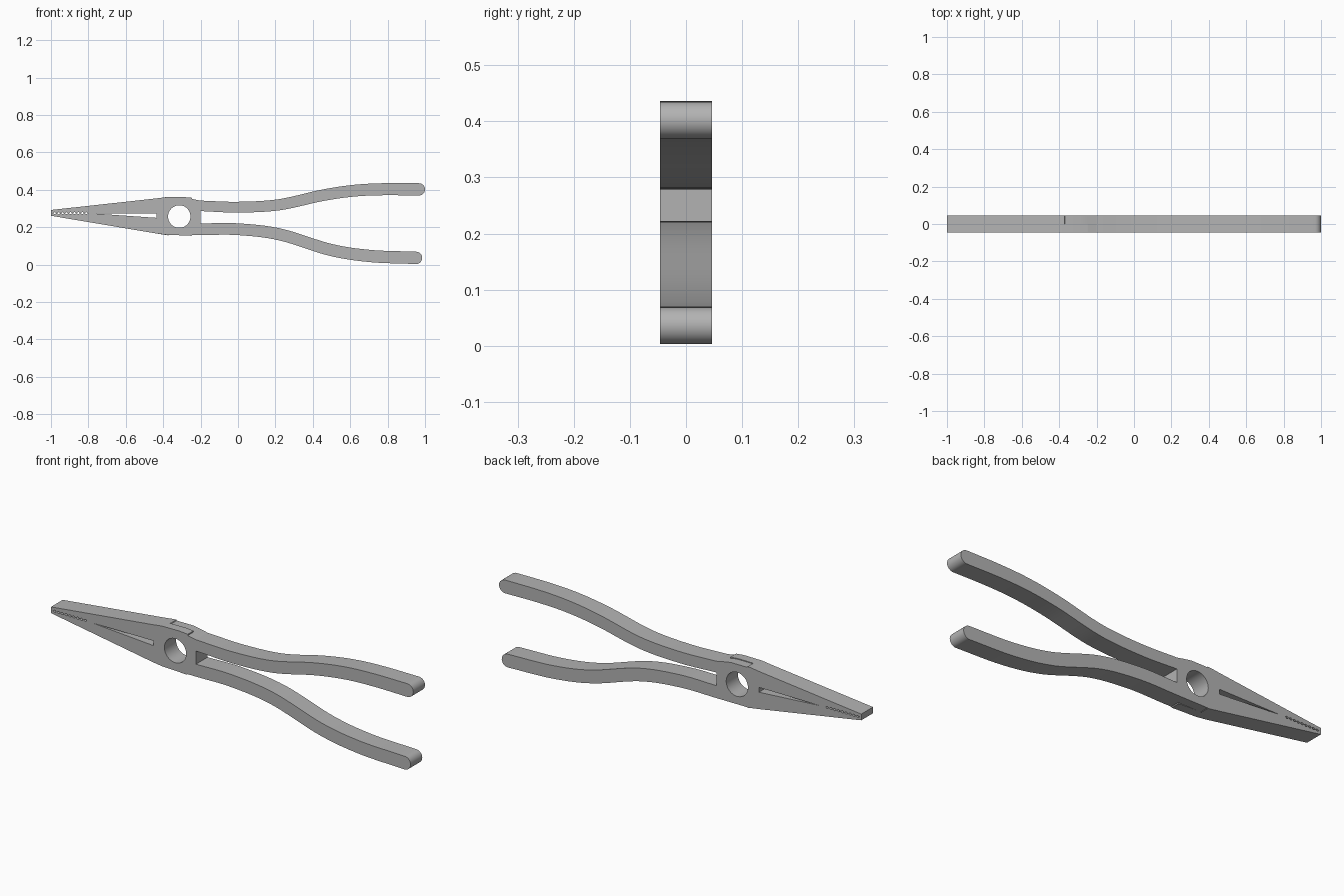
import bpy, bmesh, math
from mathutils import Vector

cube = bpy.data.objects.get("Cube")
if cube:
    bpy.data.objects.remove(cube, do_unlink=True)

HALF = 0.046           # half the thickness of the tool
SEAM = -0.435          # where the jaws meet the hinge
CROTCH = -0.2          # where the handles meet the hinge

steel = bpy.data.materials.new("grey_steel")
steel.use_nodes = True
GREY = (0.45, 0.45, 0.45, 1)
steel.diffuse_color = GREY
steel.node_tree.nodes["Principled BSDF"].inputs["Base Color"].default_value = GREY


def prism(name, outline, y0=-HALF, y1=HALF):
    """Extrude an x-z outline from y0 to y1."""
    bm = bmesh.new()
    face = bm.faces.new([bm.verts.new((x, y0, z)) for x, z in outline])
    new = bmesh.ops.extrude_face_region(bm, geom=[face])["geom"]
    verts = [v for v in new if isinstance(v, bmesh.types.BMVert)]
    bmesh.ops.translate(bm, verts=verts, vec=(0, y1 - y0, 0))
    bmesh.ops.recalc_face_normals(bm, faces=bm.faces)
    mesh = bpy.data.meshes.new(name)
    bm.to_mesh(mesh)
    bm.free()
    mesh.materials.append(steel)
    obj = bpy.data.objects.new(name, mesh)
    bpy.context.collection.objects.link(obj)
    return obj


def activate(obj):
    bpy.ops.object.select_all(action='DESELECT')
    obj.select_set(True)
    bpy.context.view_layer.objects.active = obj


def smooth(obj):
    activate(obj)
    bpy.ops.object.shade_smooth_by_angle(angle=math.radians(30))


def spline(points, steps=8):
    """Smooth path through the points."""
    p = [Vector(q) for q in points]
    p = [2 * p[0] - p[1]] + p + [2 * p[-1] - p[-2]]
    path = []
    for a, b, c, d in zip(p, p[1:], p[2:], p[3:]):
        for i in range(steps):
            t = i / steps
            path.append(0.5 * (2 * b + (c - a) * t + (2 * a - 5 * b + 4 * c - d) * t ** 2
                               + (3 * b - a - 3 * c + d) * t ** 3))
    return path + [p[-2]]


def handle(name, points, w0, w1):
    """Curved bar with a round end; w0 and w1 are its half widths."""
    path = spline(points)
    last = len(path) - 1
    upper, lower = [], []
    for i, c in enumerate(path):
        t = path[min(i + 1, last)] - path[max(i - 1, 0)]
        n = Vector((-t.y, t.x)).normalized() * (w0 + (w1 - w0) * i / last)
        if i == 0:
            n.x = 0
        upper.append(c + n)
        lower.append(c - n)
    side = (upper[-1] - lower[-1]) / 2
    along = Vector((side.y, -side.x))
    cap = [path[-1] + side * math.cos(a) + along * math.sin(a)
           for a in (math.pi * k / 14 for k in range(1, 14))]
    smooth(prism(name, upper + cap + lower[::-1]))


# Handles
handle("upper_handle", [(CROTCH, 0.314), (0, 0.307), (0.22, 0.32), (0.45, 0.37),
                        (0.62, 0.395), (0.78, 0.403), (0.967, 0.402)], 0.028, 0.033)
handle("lower_handle", [(CROTCH, 0.189), (0, 0.189), (0.225, 0.161), (0.49, 0.08),
                        (0.705, 0.046), (0.952, 0.036)], 0.031, 0.033)


# Jaws: gripping teeth near the tip, then a tapered slot
def teeth(direction, count=9):
    edge = [(-1, 0.275)]
    pitch = 0.19 / count
    for k in range(count):
        x = -0.99 + k * pitch
        edge += [(x, 0.275), (x + pitch / 2, 0.275 + direction * 0.006),
                 (x + pitch * 0.9, 0.275)]
    return edge + [(-0.77, 0.273)]


prism("upper_jaw", teeth(1) + [(SEAM, 0.274), (SEAM, 0.354), (-1, 0.292)])
prism("lower_jaw", teeth(-1) + [(SEAM, 0.25), (SEAM, 0.166), (-1, 0.261)])

# Hinge: two lapped plates with small steps, pierced by the pivot hole
left_edge = [(SEAM, 0.166), (SEAM, 0.354)]
right_edge = [(CROTCH, 0.342), (CROTCH, 0.158)]
plates = [
    prism("front_hinge_plate", left_edge + [(-0.39, 0.36), (-0.29, 0.361), (-0.245, 0.357),
          (-0.245, 0.351)] + right_edge
          + [(-0.245, 0.158), (-0.25, 0.154), (-0.29, 0.156), (-0.38, 0.159)], -HALF, 0),
    prism("back_hinge_plate", left_edge + [(-0.39, 0.36), (-0.372, 0.361), (-0.37, 0.357),
          (-0.28, 0.357), (-0.245, 0.351)] + right_edge
          + [(-0.29, 0.158), (-0.37, 0.158), (-0.372, 0.156), (-0.39, 0.159)], 0, HALF),
]

bpy.ops.mesh.primitive_cylinder_add(vertices=48, radius=0.06, depth=0.3,
                                    location=(-0.314, 0, 0.257),
                                    rotation=(math.pi / 2, 0, 0))
cutter = bpy.context.object
cutter.name = "pivot_cutter"
cutter.hide_render = True
cutter.data.materials.append(steel)
for plate in plates:
    activate(plate)
    mod = plate.modifiers.new("pivot_hole", 'BOOLEAN')
    mod.operation = 'DIFFERENCE'
    mod.solver = 'EXACT'
    mod.object = cutter
    bpy.ops.object.modifier_apply(modifier=mod.name)
    smooth(plate)
bpy.data.objects.remove(cutter, do_unlink=True)
